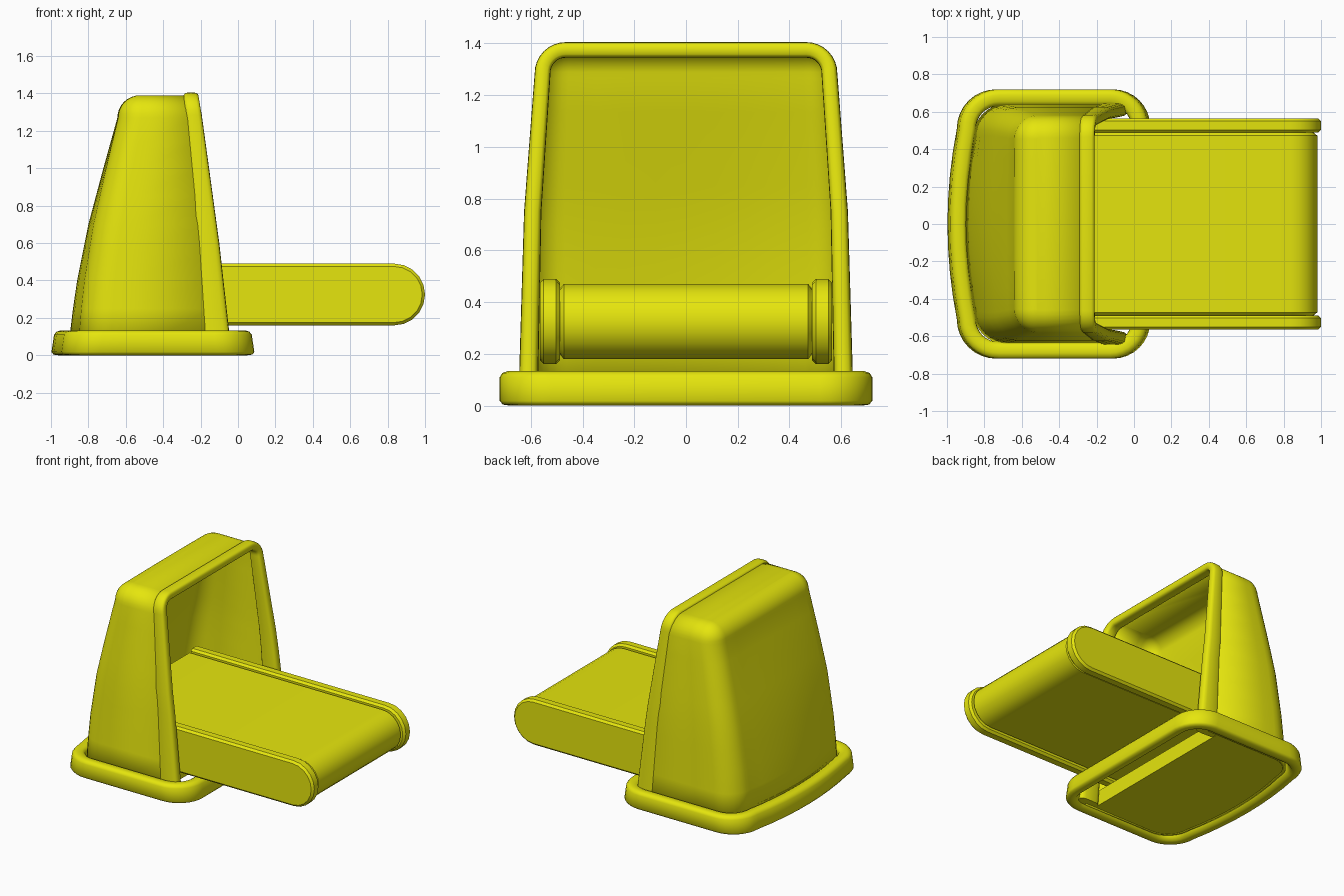
import bpy, bmesh, math

if "Cube" in bpy.data.objects:
    bpy.data.objects.remove(bpy.data.objects["Cube"])

mat = bpy.data.materials.new("olive_yellow")
mat.diffuse_color = (0.79, 0.79, 0.004, 1)
mat.use_nodes = True
mat.node_tree.nodes["Principled BSDF"].inputs["Base Color"].default_value = mat.diffuse_color


def lerp(table, z):
    """Piecewise linear lookup in [(z, value), ...]."""
    for (z0, a), (z1, b) in zip(table, table[1:]):
        if z <= z1:
            return a + (b - a) * max(0, (z - z0) / (z1 - z0))
    return table[-1][1]


def loft(name, sections, closed=True, cyclic=False, cap_start=False, cap_end=False,
         fix_normals=True, angle=35):
    """Skin a list of equal-length point loops into one object."""
    bm = bmesh.new()
    rows = [[bm.verts.new(p) for p in s] for s in sections]
    n = len(rows[0])
    pairs = list(zip(rows, rows[1:])) + ([(rows[-1], rows[0])] if cyclic else [])
    for a, b in pairs:
        for j in range(n if closed else n - 1):
            k = (j + 1) % n
            bm.faces.new((a[j], a[k], b[k], b[j]))
    if cap_start:
        bm.faces.new(rows[0][::-1])
    if cap_end:
        bm.faces.new(rows[-1])
    if fix_normals:
        bmesh.ops.recalc_face_normals(bm, faces=bm.faces)
    me = bpy.data.meshes.new(name)
    bm.to_mesh(me)
    bm.free()
    me.materials.append(mat)
    ob = bpy.data.objects.new(name, me)
    bpy.context.collection.objects.link(ob)
    bpy.ops.object.select_all(action='DESELECT')
    ob.select_set(True)
    bpy.context.view_layer.objects.active = ob
    bpy.ops.object.shade_smooth_by_angle(angle=math.radians(angle))
    return ob


def outline(x0, x1, w, r, bulge, z, front_r=0):
    """Plan outline, front +y round the bowed back to front -y."""
    half = [(x1, w)]
    if front_r:
        half = [(x1 - front_r + front_r * math.cos(a), w - front_r + front_r * math.sin(a))
                for a in [i * math.pi / 16 for i in range(9)]]
    xc = x0 + bulge + r
    half.append((xc + 0.15 * (half[-1][0] - xc), w))
    for i in range(9):
        a = math.pi / 2 + i * math.pi / 16
        half.append((xc + r * math.cos(a), w - r + r * math.sin(a)))
    half += [(x0 + bulge * t * t, (w - r) * t) for t in (0.75, 0.5, 0.25)]
    pts = half + [(x0, 0)] + [(x, -y) for x, y in reversed(half)]
    return [(x, y, z) for x, y in pts]


# Sloping lines of the hood opening
rim_front = [(0.02, -0.035), (0.6, -0.10), (1.405, -0.21)]
rim_back = [(0.02, -0.19), (0.6, -0.222), (1.405, -0.292)]
rim_width = [(0.02, 0.648), (0.75, 0.626), (1.0, 0.607), (1.285, 0.585)]

# Base ring: rounded section swept round the outline, ends leaning inward
profile = [(0.012, 0.004), (0, 0.018), (0, 0.11), (0.01, 0.126), (0.03, 0.133),
           (0.065, 0.13), (0.085, 0.118), (0.09, 0.1), (0.085, 0.03), (0.068, 0.004), (0.04, 0)]
loft("base_ring", [outline(-1 + d + 0.15 * z, 0.09 - d - 0.15 * z, 0.72 - d, 0.21 - d, 0.05, z,
                           0.2 - d) for d, z in profile], cyclic=True, angle=50)

# Floor block closing the hood bottom
loft("hood_floor", [outline(-0.9, -0.19, 0.635, 0.17, 0.05, z) for z in (0.02, 0.13)],
     cap_start=True, cap_end=True)

# Hood shell: tapered U sections, rounded over at the top
back = [(0.02, -0.91), (0.13, -0.9), (0.4, -0.86), (0.7, -0.8), (1.0, -0.72), (1.27, -0.645)]
sections = []
levels = [(z, 0) for z in (0.02, 0.25, 0.4, 0.55, 0.7, 0.85, 1.0, 1.14)]
levels += [(1.27 + 0.12 * math.sin(a), 0.12 * (1 - math.cos(a)))
           for a in [i * math.pi / 16 for i in range(9)]]
for z, d in levels:
    xf = (lerp(rim_front, z) + lerp(rim_back, z)) / 2
    sections.append(outline(lerp(back, z) + d, xf, lerp(rim_width, z) - 0.005 - d,
                            lerp([(0.02, 0.18), (1.27, 0.125)], z) - d,
                            lerp([(0.02, 0.05), (1.27, 0.003)], z), z))
hood = loft("hood_shell", sections, closed=False, cap_end=True, fix_normals=False)
shell = hood.modifiers.new("thickness", 'SOLIDIFY')
shell.thickness = 0.02
shell.offset = -1

# Rim round the opening: (outer y, outer z, inward y, inward z) stations
half = [(lerp(rim_width, z), z, -1, 0) for z in (0.02, 0.25, 0.45, 0.6, 0.75, 1.0, 1.15)]
for i in range(9):
    c, s = math.cos(i * math.pi / 16), math.sin(i * math.pi / 16)
    half.append((0.465 + 0.12 * c, 1.285 + 0.12 * s, -c, -s))
path = half + [(-y, z, -ny, nz) for y, z, ny, nz in reversed(half)]
soft = lambda v: math.copysign(abs(v) ** 0.6, v)
loops = []
for y, z, ny, nz in path:
    t = lerp([(0.02, 0.075), (1.405, 0.06)], z) / 2
    f, b = lerp(rim_front, z), lerp(rim_back, z)
    loop = []
    for k in range(16):
        a = k * math.pi / 8
        u = t * (1 - soft(math.cos(a)))
        loop.append(((f + b) / 2 + (f - b) / 2 * soft(math.sin(a)), y + ny * u, z + nz * u))
    loops.append(loop)
loft("opening_rim", loops, cap_start=True, cap_end=True, angle=50)


def stadium(y, r, tip_x=0.835, inner_x=-0.72, zc=0.325):
    """Side outline of the conveyor, round at the outer end."""
    pts = [(tip_x + r * math.cos(a), y, zc + r * math.sin(a))
           for a in [-math.pi / 2 + i * math.pi / 10 for i in range(11)]]
    return pts + [(inner_x, y, zc + r), (inner_x, y, zc - r)]


# Conveyor belt with chamfered edges
loft("conveyor_belt", [stadium(y, 0.145 - d) for y, d in
                       ((-0.49, 0.02), (-0.472, 0), (0.472, 0), (0.49, 0.02))],
     cap_start=True, cap_end=True, angle=30)

# Side plates of the conveyor
for side, s in (("left", 1), ("right", -1)):
    loft("side_plate_" + side, [stadium(s * y, 0.165 - d) for y, d in
                                ((0.488, 0.015), (0.503, 0), (0.55, 0), (0.565, 0.015))],
         cap_start=True, cap_end=True, angle=30)
